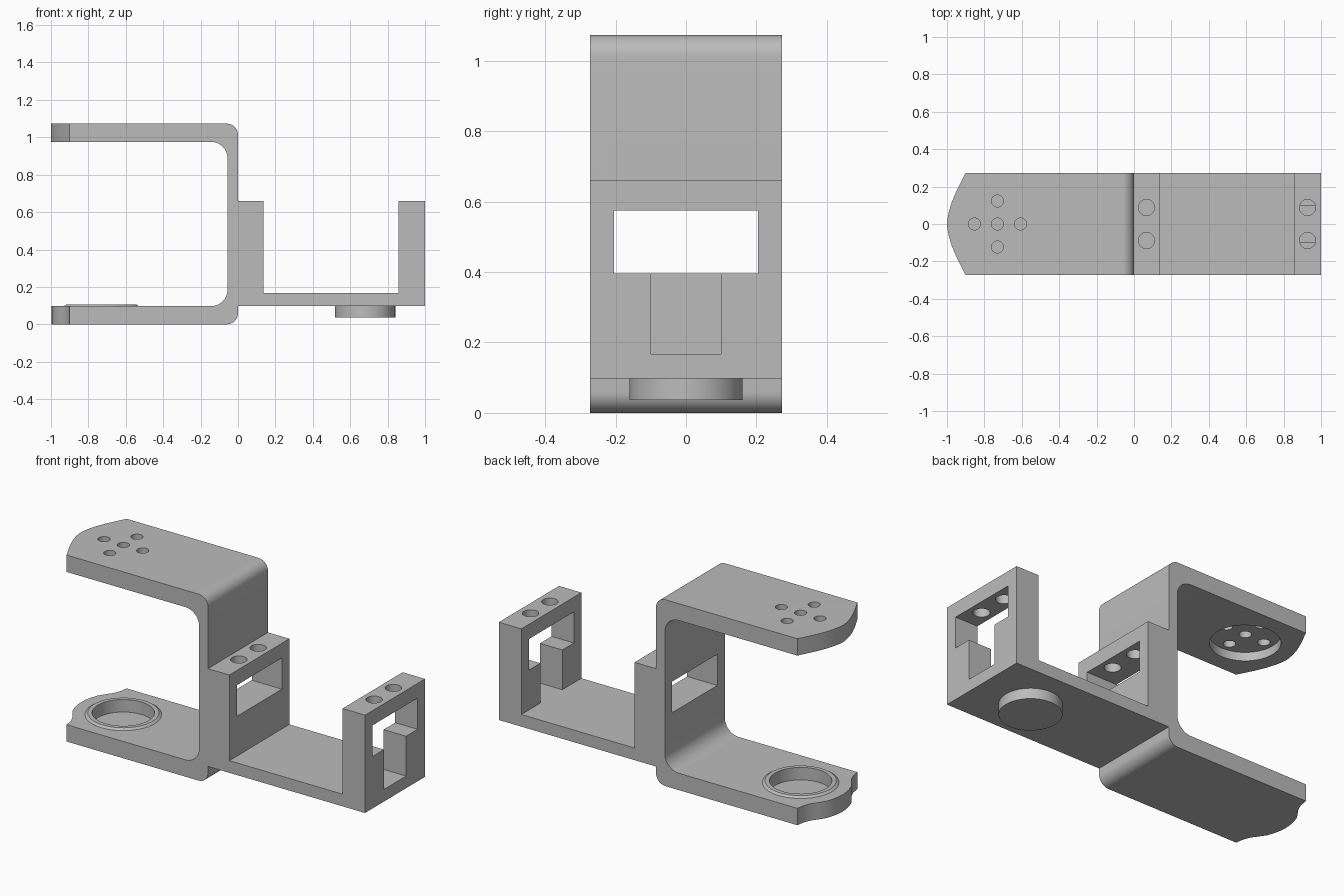
import bpy, bmesh, math
from mathutils import Matrix, Vector

cube = bpy.data.objects.get("Cube")
if cube:
    bpy.data.objects.remove(cube, do_unlink=True)

grey = bpy.data.materials.new("plain grey")
grey.use_nodes = True
colour = (0.5, 0.5, 0.5, 1)
grey.diffuse_color = colour
grey.node_tree.nodes["Principled BSDF"].inputs["Base Color"].default_value = colour

W = 0.273          # half depth
PIVOT = -0.73      # hinge axis x


def finish(name, bm):
    bmesh.ops.recalc_face_normals(bm, faces=bm.faces)
    mesh = bpy.data.meshes.new(name)
    bm.to_mesh(mesh)
    bm.free()
    mesh.materials.append(grey)
    ob = bpy.data.objects.new(name, mesh)
    bpy.context.collection.objects.link(ob)
    return ob


def prism(name, points, direction):
    """Extrude a closed 3D outline along a vector."""
    bm = bmesh.new()
    face = bm.faces.new([bm.verts.new(p) for p in points])
    out = bmesh.ops.extrude_face_region(bm, geom=[face])
    verts = [g for g in out["geom"] if isinstance(g, bmesh.types.BMVert)]
    bmesh.ops.translate(bm, verts=verts, vec=Vector(direction))
    return finish(name, bm)


def side_prism(name, xz):
    return prism(name, [(x, -W, z) for x, z in xz], (0, 2 * W, 0))


def box(name, x, y, z):
    return prism(name, [(x[0], y[0], z[0]), (x[1], y[0], z[0]),
                        (x[1], y[1], z[0]), (x[0], y[1], z[0])], (0, 0, z[1] - z[0]))


def cylinder(name, x, y, r, z0, z1, n=48):
    bm = bmesh.new()
    bmesh.ops.create_cone(bm, cap_ends=True, segments=n, radius1=r, radius2=r, depth=z1 - z0,
                          matrix=Matrix.Translation((x, y, (z0 + z1) / 2)))
    return finish(name, bm)


def arc(cx, cz, r, start, end, n=10):
    angles = [math.radians(start + (end - start) * i / n) for i in range(n + 1)]
    return [(cx + r * math.cos(a), cz + r * math.sin(a)) for a in angles]


def cut(ob, cutters):
    """Subtract the cutters, bake the result, discard the cutters."""
    for c in cutters:
        c.hide_render = True
        mod = ob.modifiers.new("cut", 'BOOLEAN')
        mod.operation, mod.solver, mod.object = 'DIFFERENCE', 'EXACT', c
    graph = bpy.context.evaluated_depsgraph_get()
    mesh = bpy.data.meshes.new_from_object(ob.evaluated_get(graph))
    ob.modifiers.clear()
    ob.data = mesh
    for c in cutters:
        bpy.data.objects.remove(c, do_unlink=True)


def tip_cutter(half, z0, z1):
    """Waste outside a symmetric tip outline, listed from the corner to the nose."""
    outline = half + [(x, -y) for x, y in reversed(half[:-1])]
    loop = [(-1.2, 0.4), (-0.9, 0.4)] + outline + [(-0.9, -0.4), (-1.2, -0.4)]
    return prism("tip_cutter", [(x, y, z0) for x, y in loop], (0, 0, z1 - z0))


# C-shaped hinge bracket with rounded bends
H, T, WALL, R_OUT, R_IN = 1.073, 0.097, 0.056, 0.06, 0.088
profile = [(-1, 0)] + arc(-R_OUT, R_OUT, R_OUT, -90, 0)
profile += arc(-R_OUT, H - R_OUT, R_OUT, 0, 90) + [(-1, H), (-1, H - T)]
profile += arc(-WALL - R_IN, H - T - R_IN, R_IN, 90, 0)
profile += arc(-WALL - R_IN, T + R_IN, R_IN, 0, -90) + [(-1, T)]
bracket = side_prism("hinge_bracket", profile)

top_tip = [(-0.9, W), (-0.95, 0.175), (-0.975, 0.115), (-0.99, 0.065), (-0.998, 0.025), (-1, 0)]
low_tip = [(-0.9, W), (-0.908, 0.225), (-0.925, 0.185), (-0.95, 0.15), (-0.973, 0.115),
           (-0.987, 0.075), (-0.995, 0.035), (-0.997, 0)]
cutters = [tip_cutter(top_tip, 0.9, 1.2), tip_cutter(low_tip, -0.1, 0.2),
           cylinder("pocket", PIVOT, 0, 0.18, 0.9, 1.025),
           cylinder("socket", PIVOT, 0, 0.163, 0.035, 0.2),
           box("window", (-0.1, 0.1), (-0.205, 0.205), (0.396, 0.575))]
for dx, dy in [(0, 0), (1, 0), (-1, 0), (0, 1), (0, -1)]:
    cutters.append(cylinder("hole", PIVOT + 0.123 * dx, 0.123 * dy, 0.032, 0.95, 1.2, 24))
cut(bracket, cutters)

# Raised chamfered collar around the socket
bm = bmesh.new()
ring = [bm.verts.new((r, 0, z)) for r, z in
        [(0.163, T), (0.163, 0.107), (0.186, 0.107), (0.2, T)]]
edges = [bm.edges.new((ring[i], ring[(i + 1) % 4])) for i in range(4)]
bmesh.ops.spin(bm, geom=ring + edges, cent=(0, 0, 0), axis=(0, 0, 1),
               angle=math.tau, steps=48, use_merge=True)
bmesh.ops.remove_doubles(bm, verts=bm.verts, dist=0.0005)
bmesh.ops.translate(bm, verts=bm.verts, vec=(PIVOT, 0, 0))
collar = finish("socket_collar", bm)

# Servo-style cradle with two upright end walls
B, FLOOR, TOP = 0.097, 0.167, 0.66
cradle = side_prism("cradle", [(0, B), (1, B), (1, TOP), (0.857, TOP), (0.857, FLOOR),
                               (0.136, FLOOR), (0.136, TOP), (0, TOP)])
cutters = [box("window", (-0.1, 1.1), (-0.205, 0.205), (0.396, 0.575)),
           box("cable_slot", (0.8, 1.1), (-0.1, 0.1), (FLOOR, 0.45))]
for x in (0.067, 0.928):
    for y in (-0.088, 0.088):
        cutters.append(cylinder("screw_hole", x, y, 0.043, 0.5, 0.8, 32))
cut(cradle, cutters)

# Pivot boss under the cradle floor
boss = cylinder("pivot_boss", 0.68, 0, 0.161, 0.037, B)

# Smooth curved surfaces, keep edges crisp
bpy.ops.object.select_all(action='DESELECT')
for ob in (bracket, collar, cradle, boss):
    ob.select_set(True)
    bpy.context.view_layer.objects.active = ob
bpy.ops.object.shade_smooth_by_angle(angle=math.radians(30))
